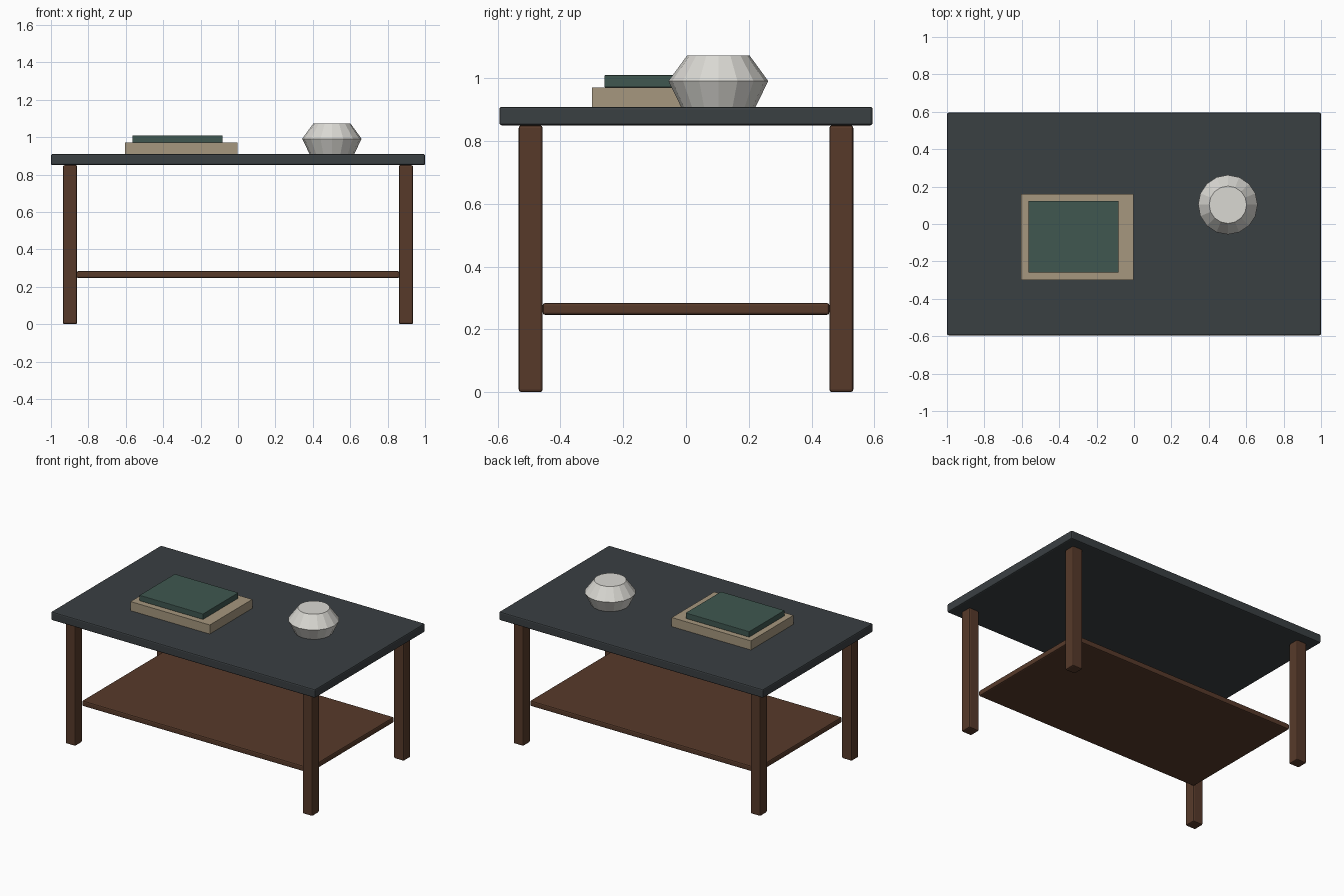
import bpy, bmesh
from math import cos, sin, tau

if "Cube" in bpy.data.objects:
    bpy.data.objects.remove(bpy.data.objects["Cube"])


def material(name, rgb):
    m = bpy.data.materials.new(name)
    m.diffuse_color = (*rgb, 1)
    m.use_nodes = True
    m.node_tree.nodes["Principled BSDF"].inputs["Base Color"].default_value = m.diffuse_color
    return m


slate = material("slate", (0.042, 0.05, 0.055))
walnut = material("walnut", (0.095, 0.042, 0.023))
tan = material("tan", (0.38, 0.31, 0.21))
green = material("green", (0.05, 0.095, 0.08))
ceramic = material("ceramic", (0.70, 0.69, 0.65))


def finish(name, bm, mat):
    mesh = bpy.data.meshes.new(name)
    bm.normal_update()
    bm.to_mesh(mesh)
    bm.free()
    mesh.materials.append(mat)
    ob = bpy.data.objects.new(name, mesh)
    bpy.context.collection.objects.link(ob)
    return ob


def box(name, lo, hi, mat, bevel=0.0):
    bm = bmesh.new()
    bmesh.ops.create_cube(bm, size=1)
    for v in bm.verts:
        v.co = [(a + b) / 2 + c * (b - a) for a, b, c in zip(lo, hi, v.co)]
    ob = finish(name, bm, mat)
    if bevel:
        mod = ob.modifiers.new("edge", "BEVEL")
        mod.width = bevel
        mod.segments = 2
    return ob


# Table top and lower shelf
box("table_top", (-1, -0.595, 0.85), (1, 0.595, 0.909), slate, 0.008)
box("lower_shelf", (-0.862, -0.457, 0.246), (0.862, 0.457, 0.284), walnut, 0.008)

# Four legs
for side, x in (("left", -0.898), ("right", 0.898)):
    for end, y in (("front", -0.495), ("back", 0.495)):
        box(f"{end}_{side}_leg", (x - 0.038, y - 0.038, 0),
            (x + 0.038, y + 0.038, 0.85), walnut, 0.008)

# Stacked books
box("lower_book", (-0.604, -0.30, 0.909), (-0.004, 0.16, 0.971), tan)
box("upper_book", (-0.565, -0.26, 0.971), (-0.083, 0.123, 1.01), green, 0.003)

# Faceted vase: three rings bridged into a closed solid
SIDES = 16
bm = bmesh.new()
rings = [[bm.verts.new((0.502 + r * cos(tau * i / SIDES), 0.103 + r * sin(tau * i / SIDES), z))
          for i in range(SIDES)]
         for r, z in ((0.119, 0.909), (0.159, 0.991), (0.10, 1.072))]
for a, b in zip(rings, rings[1:]):
    for i in range(SIDES):
        j = (i + 1) % SIDES
        bm.faces.new((a[i], a[j], b[j], b[i]))
bm.faces.new(rings[0][::-1])
bm.faces.new(rings[-1])
finish("vase", bm, ceramic)
